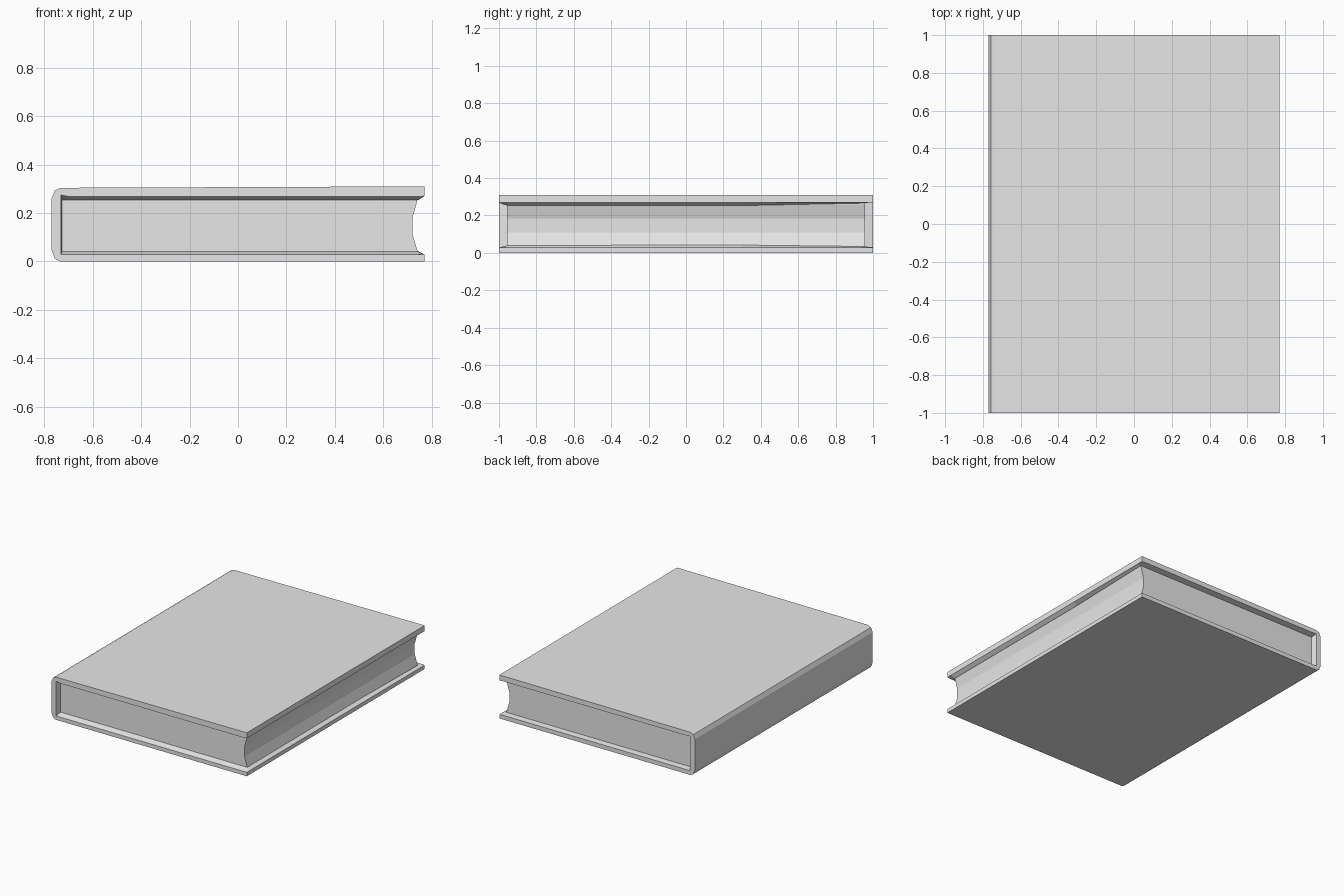
import bpy, bmesh

cube = bpy.data.objects.get("Cube")
if cube:
    bpy.data.objects.remove(cube, do_unlink=True)

grey = bpy.data.materials.new("plain grey")
grey.use_nodes = True
grey.diffuse_color = (0.8, 0.8, 0.8, 1)
grey.node_tree.nodes["Principled BSDF"].inputs["Base Color"].default_value = (0.8, 0.8, 0.8, 1)


def loft(name, sections):
    """Skin a closed x-z outline through a list of (y, points) sections."""
    bm = bmesh.new()
    rings = [[bm.verts.new((x, y, z)) for x, z in pts] for y, pts in sections]
    for a, b in zip(rings, rings[1:]):
        for i in range(len(a)):
            j = (i + 1) % len(a)
            bm.faces.new((a[i], a[j], b[j], b[i]))
    bm.faces.new(rings[0])
    bm.faces.new(rings[-1])
    bmesh.ops.recalc_face_normals(bm, faces=bm.faces)
    mesh = bpy.data.meshes.new(name)
    bm.to_mesh(mesh)
    bm.free()
    mesh.materials.append(grey)
    obj = bpy.data.objects.new(name, mesh)
    bpy.context.collection.objects.link(obj)
    return obj


# Cover: boards and spine in one wrap, thinner towards the open edges
HALF_W = 0.77
outer = [(HALF_W, 0), (-0.735, 0), (-0.757, 0.012), (-HALF_W, 0.045),
         (-HALF_W, 0.262), (-0.757, 0.293), (-0.735, 0.304), (HALF_W, 0.31)]


def cover_outline(low, high, spine, corner=0.0):
    inner = [(HALF_W, 0.27), (0.745, high), (-0.70, high),
             (spine, high + corner), (spine, low), (0.745, low), (HALF_W, 0.028)]
    return outer + inner


loft("cover", [
    (-1.0, cover_outline(0.028, 0.268, -0.732, 0.007)),
    (-0.957, cover_outline(0.040, 0.253, -0.727)),
    (0.3, cover_outline(0.042, 0.253, -0.727)),
    (0.957, cover_outline(0.034, 0.266, -0.727)),
    (1.0, cover_outline(0.030, 0.272, -0.732, 0.003)),
])

# Page block: hollow fore-edge, tucked into the cover
pages = [(-0.74, 0.02), (0.745, 0.02), (0.742, 0.042), (0.722, 0.11),
         (0.722, 0.183), (0.742, 0.255), (0.745, 0.28), (-0.74, 0.28)]
loft("page_block", [(-0.957, pages), (0.957, pages)])
